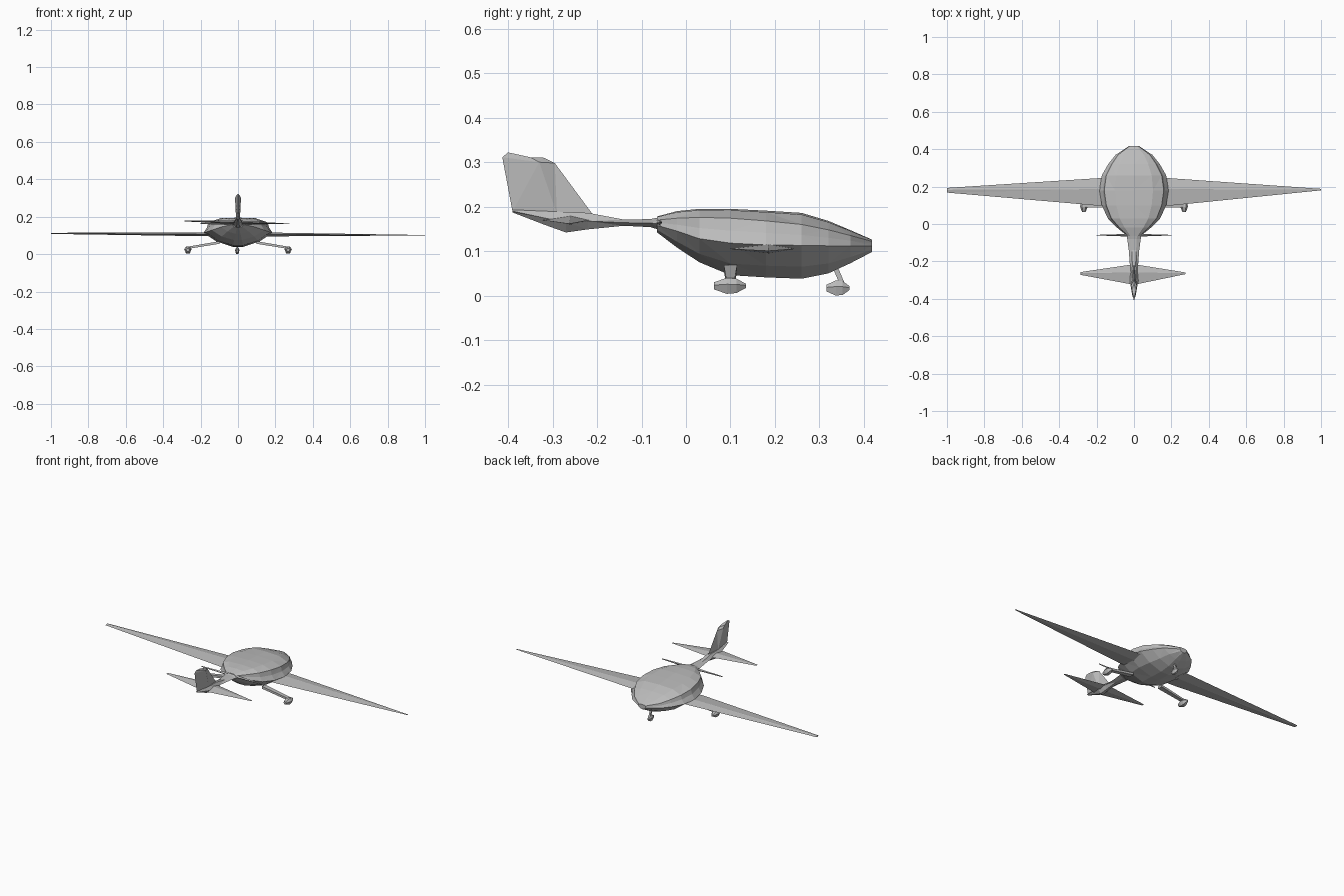
import bpy, bmesh
from mathutils import Vector

cube = bpy.data.objects.get("Cube")
if cube:
    bpy.data.objects.remove(cube, do_unlink=True)

grey = bpy.data.materials.new("plain_grey")
grey.use_nodes = True
colour = (0.5, 0.5, 0.5, 1)
grey.diffuse_color = colour
grey.node_tree.nodes["Principled BSDF"].inputs["Base Color"].default_value = colour


def loft(name, rings):
    """Skin a row of equal-sized rings, cap the ends, keep flat facets."""
    bm = bmesh.new()
    rows = [[bm.verts.new(p) for p in ring] for ring in rings]
    n = len(rows[0])
    for a, b in zip(rows, rows[1:]):
        for i in range(n):
            j = (i + 1) % n
            bm.faces.new((a[i], a[j], b[j], b[i]))
    bm.faces.new(rows[0])
    bm.faces.new(rows[-1])
    bmesh.ops.triangulate(bm, faces=bm.faces)
    bmesh.ops.recalc_face_normals(bm, faces=bm.faces)
    mesh = bpy.data.meshes.new(name)
    bm.to_mesh(mesh)
    bm.free()
    mesh.materials.append(grey)
    obj = bpy.data.objects.new(name, mesh)
    bpy.context.collection.objects.link(obj)
    return obj


def blade(name, stations):
    """Diamond-section surface along x: (x, front y, back y, z, half thickness)."""
    rings = []
    for x, front, back, z, t in stations:
        mid = front + (back - front) * 0.4
        rings.append([(x, front, z), (x, mid, z + t), (x, back, z), (x, mid, z - t)])
    return loft(name, rings)


def bar(name, start, end, w0, w1, h0, h1):
    """Tapered four-sided strut between two points."""
    rings = []
    for p, w, h in ((start, w0, h0), (end, w1, h1)):
        c = Vector(p)
        rings.append([c + Vector(o) for o in ((0, -w, -h), (0, w, -h), (0, w, h), (0, -w, h))])
    return loft(name, rings)


# Fuselage pod: y, half width, top, shoulder, waist, bottom
hull = [
    (-0.065, 0.035, 0.178, 0.170, 0.158, 0.142),
    (-0.02, 0.090, 0.190, 0.174, 0.145, 0.108),
    (0.03, 0.140, 0.195, 0.176, 0.128, 0.075),
    (0.10, 0.172, 0.195, 0.174, 0.118, 0.046),
    (0.18, 0.185, 0.191, 0.168, 0.114, 0.041),
    (0.26, 0.172, 0.186, 0.160, 0.113, 0.038),
    (0.32, 0.138, 0.168, 0.148, 0.112, 0.050),
    (0.37, 0.098, 0.147, 0.135, 0.112, 0.073),
    (0.418, 0.025, 0.126, 0.122, 0.112, 0.098),
]
rings = []
for y, w, top, shoulder, waist, low in hull:
    side = [(0.55 * w, top - 0.15 * (top - shoulder)), (0.86 * w, shoulder),
            (0.90 * w, (shoulder + waist) / 2), (w, waist),
            (0.62 * w, low + 0.36 * (waist - low)), (0.15 * w, low)]
    ring = [(0, y, top)] + [(x, y, z) for x, z in side]
    ring += [(-x, y, z) for x, z in reversed(side)]
    rings.append(ring)
loft("fuselage", rings)

# Tail boom: y, half width, bottom, top
boom = [
    (-0.05, 0.042, 0.145, 0.178),
    (-0.08, 0.036, 0.154, 0.172),
    (-0.14, 0.028, 0.157, 0.171),
    (-0.22, 0.022, 0.149, 0.186),
    (-0.27, 0.030, 0.142, 0.188),
    (-0.32, 0.020, 0.160, 0.190),
    (-0.39, 0.008, 0.187, 0.193),
]
loft("tail_boom", [[(w, y, (lo + hi) / 2), (0.4 * w, y, hi), (-0.4 * w, y, hi),
                    (-w, y, (lo + hi) / 2), (-0.3 * w, y, lo), (0.3 * w, y, lo)]
                   for y, w, lo, hi in boom])

# Fin: each level is a diamond of front, middle and back
fin = [((-0.21, 0.183), (-0.29, 0.183), (-0.39, 0.189), 0.010),
       ((-0.295, 0.298), (-0.33, 0.30), (-0.413, 0.311), 0.016),
       ((-0.32, 0.310), (-0.35, 0.311), (-0.40, 0.322), 0.011)]
loft("tail_fin", [[(0, *f), (t, *m), (0, *b), (-t, *m)] for f, m, b, t in fin])

# Wings, tailplane and propeller
blade("main_wing", [(-1, 0.193, 0.168, 0.111, 0.003), (-0.19, 0.245, 0.098, 0.106, 0.010),
                    (0.19, 0.245, 0.098, 0.105, 0.010), (1, 0.188, 0.180, 0.101, 0.001)])
blade("tailplane", [(-0.285, -0.257, -0.272, 0.177, 0.002), (0, -0.215, -0.325, 0.170, 0.010),
                    (0.275, -0.259, -0.268, 0.162, 0.001)])
blade("propeller", [(-0.2, -0.058, -0.061, 0.164, 0.003), (0, -0.052, -0.068, 0.164, 0.008),
                    (0.2, -0.058, -0.061, 0.164, 0.003)])


def wheel_fairing(name, x, y, z, w, length, h):
    """Pointed low-poly wheel cover."""
    loft(name, [[(x + a * w * s, y + d * length, z + b * h * s)
                 for a, b in ((-1, 0.2), (-0.5, 1), (0.5, 1), (1, 0.2), (0.5, -1), (-0.5, -1))]
                for d, s in ((-1, 0.45), (-0.2, 1), (0.4, 0.9), (1, 0.25))])


# Landing gear
for side, label in ((1, "left"), (-1, "right")):
    bar(label + "_gear_leg", (side * 0.10, 0.10, 0.062), (side * 0.268, 0.10, 0.034),
        0.015, 0.010, 0.007, 0.006)
    wheel_fairing(label + "_wheel", side * 0.268, 0.099, 0.022, 0.020, 0.036, 0.018)
loft("nose_gear_leg", [[(x - 0.004, y + d, z) for x, d in ((-0.005, -0.006), (0.005, -0.006),
                                                           (0.005, 0.006), (-0.005, 0.006))]
                       for y, z in ((0.335, 0.065), (0.353, 0.022))])
wheel_fairing("nose_wheel", -0.004, 0.342, 0.017, 0.012, 0.026, 0.017)
